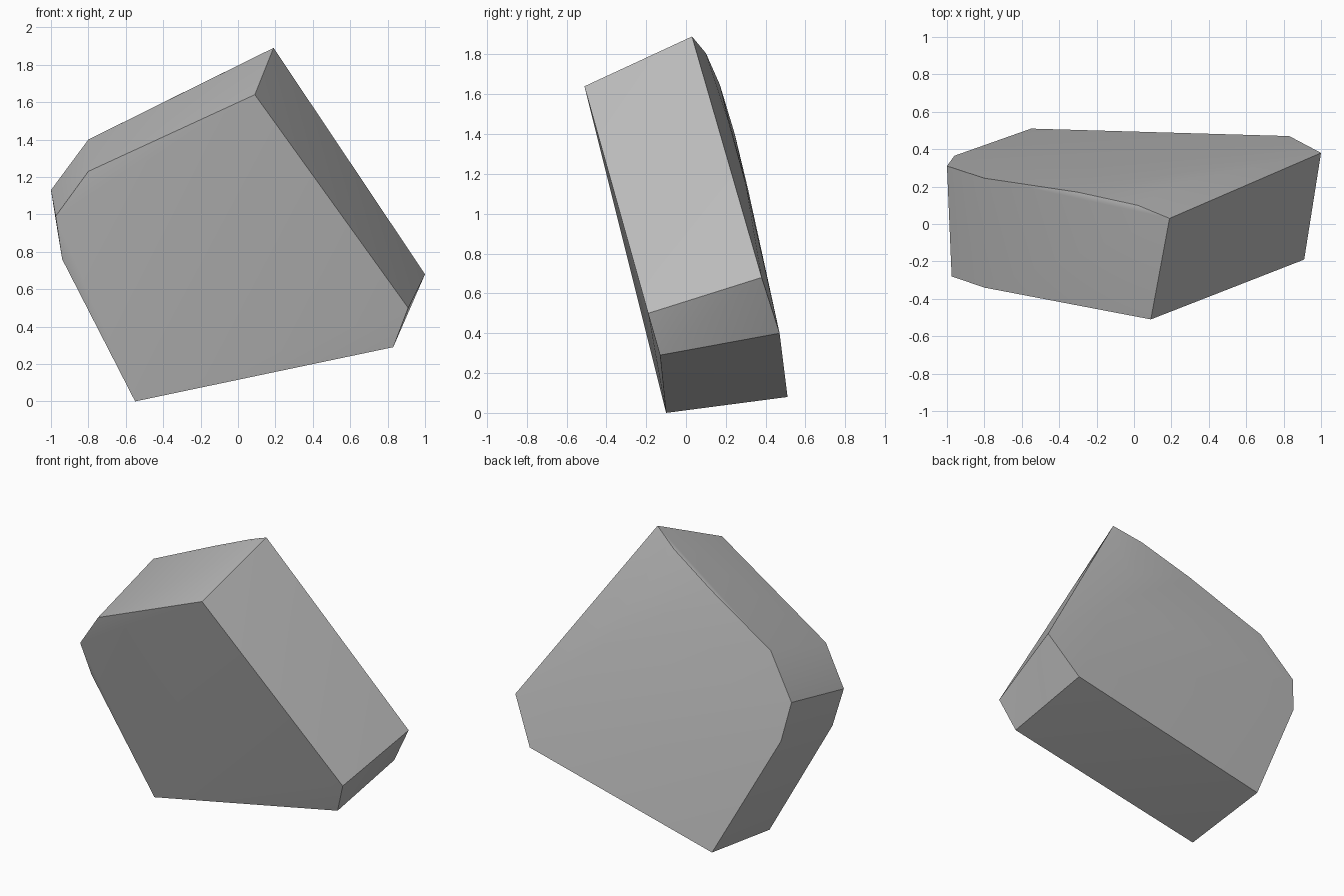
import bpy
import bmesh
from math import radians

default_cube = bpy.data.objects.get("Cube")
if default_cube:
    bpy.data.objects.remove(default_cube, do_unlink=True)


def make_material(name, colour):
    material = bpy.data.materials.new(name)
    material.use_nodes = True
    material.diffuse_color = colour
    shader = material.node_tree.nodes["Principled BSDF"]
    shader.inputs["Base Color"].default_value = colour
    return material


def convex_block(name, points, material):
    """Wrap the corner points in a closed convex skin."""
    bm = bmesh.new()
    for point in points:
        bm.verts.new(point)
    hull = bmesh.ops.convex_hull(bm, input=bm.verts[:])
    unused = set(hull["geom_interior"]) | set(hull["geom_unused"])
    loose = [item for item in unused if isinstance(item, bmesh.types.BMVert)]
    bmesh.ops.delete(bm, geom=loose, context="VERTS")
    bmesh.ops.recalc_face_normals(bm, faces=bm.faces[:])
    mesh = bpy.data.meshes.new(name)
    bm.to_mesh(mesh)
    bm.free()
    mesh.materials.append(material)
    block = bpy.data.objects.new(name, mesh)
    bpy.context.collection.objects.link(block)
    return block


# Front outline, from the lowest corner around the right-hand end
front_outline = [
    (-.55, -.1, 0), (.83, -.13, .29), (.91, -.19, .5), (.09, -.51, 1.64),
    (-.8, -.34, 1.23), (-.975, -.28, .99), (-.94, -.21, .76),
]

# Back outline, in the same order
back_outline = [
    (-.55, .51, .08), (.83, .47, .4), (1, .38, .68), (.19, .03, 1.89),
    (-.8, .245, 1.4), (-1, .31, 1.13), (-.96, .365, .88),
]

# Gentle rounding of the back toward its long upper edge
back_bulge = [
    (.02, .1, 1.806), (-.3, .17, 1.648),
    (.22, .215, 1.46), (.4, .3, 1.15), (.63, .385, .75),
]

# Stone
grey = make_material("stone_grey", (.5, .5, .5, 1))
stone = convex_block("stone", front_outline + back_outline + back_bulge, grey)

# Smooth the shallow bends and keep the main edges crisp
bpy.ops.object.select_all(action="DESELECT")
stone.select_set(True)
bpy.context.view_layer.objects.active = stone
bpy.ops.object.shade_smooth_by_angle(angle=radians(30))
